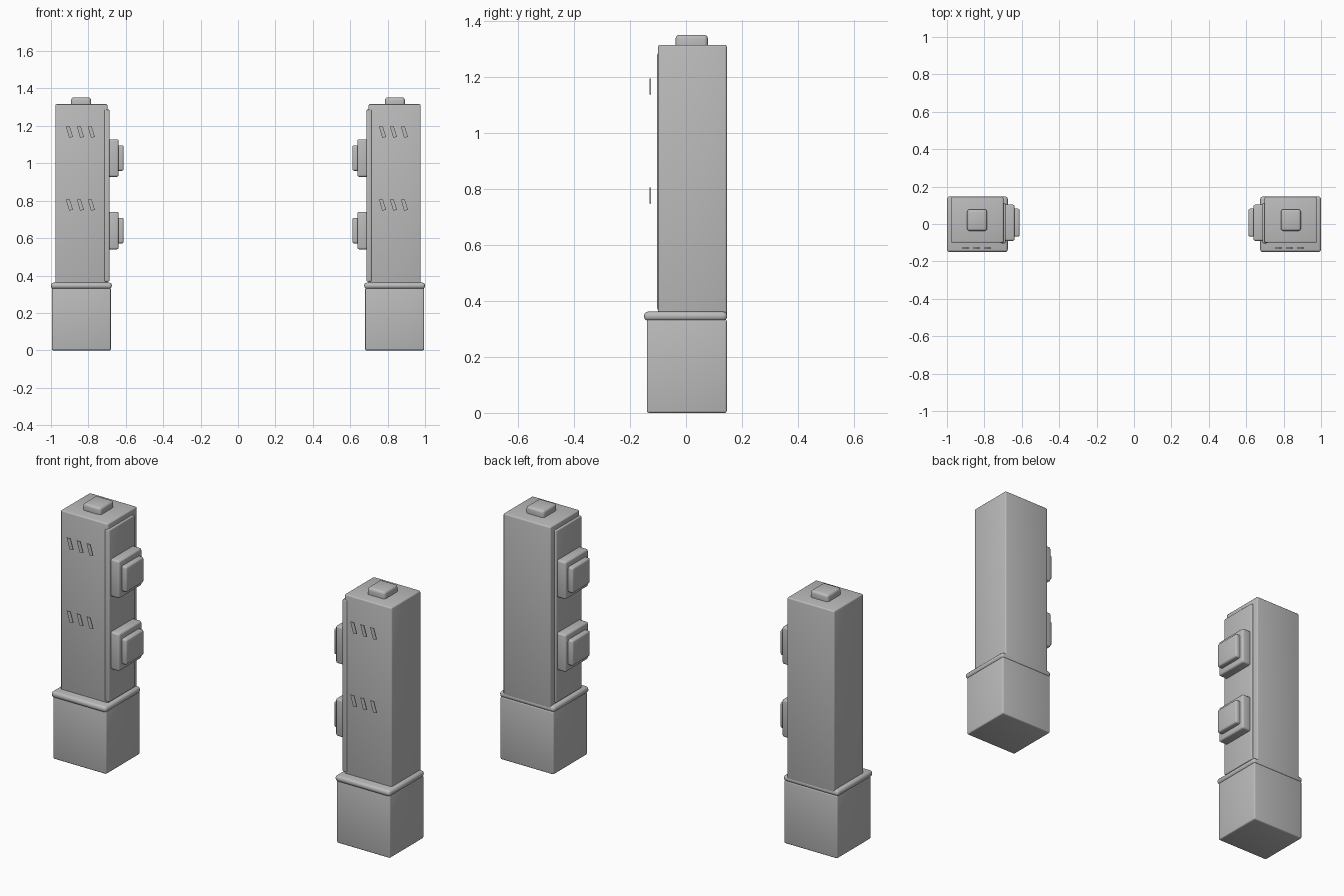
import bpy, bmesh, math

if "Cube" in bpy.data.objects:
    bpy.data.objects.remove(bpy.data.objects["Cube"])

grey = bpy.data.materials.new("stone grey")
grey.diffuse_color = (0.5, 0.5, 0.5, 1)
grey.use_nodes = True
grey.node_tree.nodes["Principled BSDF"].inputs["Base Color"].default_value = grey.diffuse_color


def finish(name, bm):
    mesh = bpy.data.meshes.new(name)
    bmesh.ops.recalc_face_normals(bm, faces=bm.faces)
    bm.to_mesh(mesh)
    bm.free()
    ob = bpy.data.objects.new(name, mesh)
    bpy.context.collection.objects.link(ob)
    mesh.materials.append(grey)
    bpy.ops.object.select_all(action='DESELECT')
    ob.select_set(True)
    bpy.context.view_layer.objects.active = ob
    bpy.ops.object.shade_smooth_by_angle(angle=math.radians(35))
    return ob


def box(name, side, x, y, z, bevel, segments=3):
    """Bevelled box from min/max ranges; side = -1 mirrors it to the other tower."""
    x = sorted((x[0] * side, x[1] * side))
    bm = bmesh.new()
    bmesh.ops.create_cube(bm, size=1)
    for v in bm.verts:
        v.co = [r[0] if c < 0 else r[1] for c, r in zip(v.co, (x, y, z))]
    bmesh.ops.bevel(bm, geom=bm.edges[:], offset=bevel, segments=segments,
                    profile=0.5, affect='EDGES')
    return finish(name, bm)


def slat(name, x, z):
    """Thin slanted plate floating in front of the tower."""
    bm = bmesh.new()
    outline = [(0, 0.058), (0.021, 0.058), (0.038, 0.002), (0.017, 0)]
    vs = [bm.verts.new((x + a, -0.130, z + b)) for a, b in outline]
    face = bm.faces.new(vs)
    ext = bmesh.ops.extrude_face_region(bm, geom=[face])
    for v in ext['geom']:
        if isinstance(v, bmesh.types.BMVert):
            v.co.y += 0.004
    return finish(name, bm)


for side, label in ((-1, "left"), (1, "right")):
    # plinth and rounded ledge
    box(label + "_base", side, (0.68, 0.995), (-0.14, 0.146), (0, 0.335), 0.007)
    box(label + "_ledge", side, (0.675, 1.0), (-0.15, 0.147), (0.33, 0.362), 0.0135)
    # column and cap
    box(label + "_column", side, (0.698, 0.977), (-0.10, 0.146), (0.34, 1.316), 0.007)
    box(label + "_cap", side, (0.786, 0.892), (-0.037, 0.078), (1.29, 1.352), 0.013)
    # inner panel with two stepped blocks
    box(label + "_panel", side, (0.687, 0.715), (-0.103, 0.112), (0.368, 1.287), 0.006)
    for zc in (0.64, 1.028):
        box(label + "_block", side, (0.638, 0.70), (-0.09, 0.103),
            (zc - 0.1, zc + 0.1), 0.01)
        box(label + "_block_face", side, (0.611, 0.65), (-0.068, 0.082),
            (zc - 0.068, zc + 0.068), 0.01)
    # two rows of slanted slats, same slant on both towers
    start = -0.92 if side < 0 else 0.754
    for z in (0.748, 1.138):
        for i in range(3):
            slat(label + "_slat", start + i * 0.0585, z)
